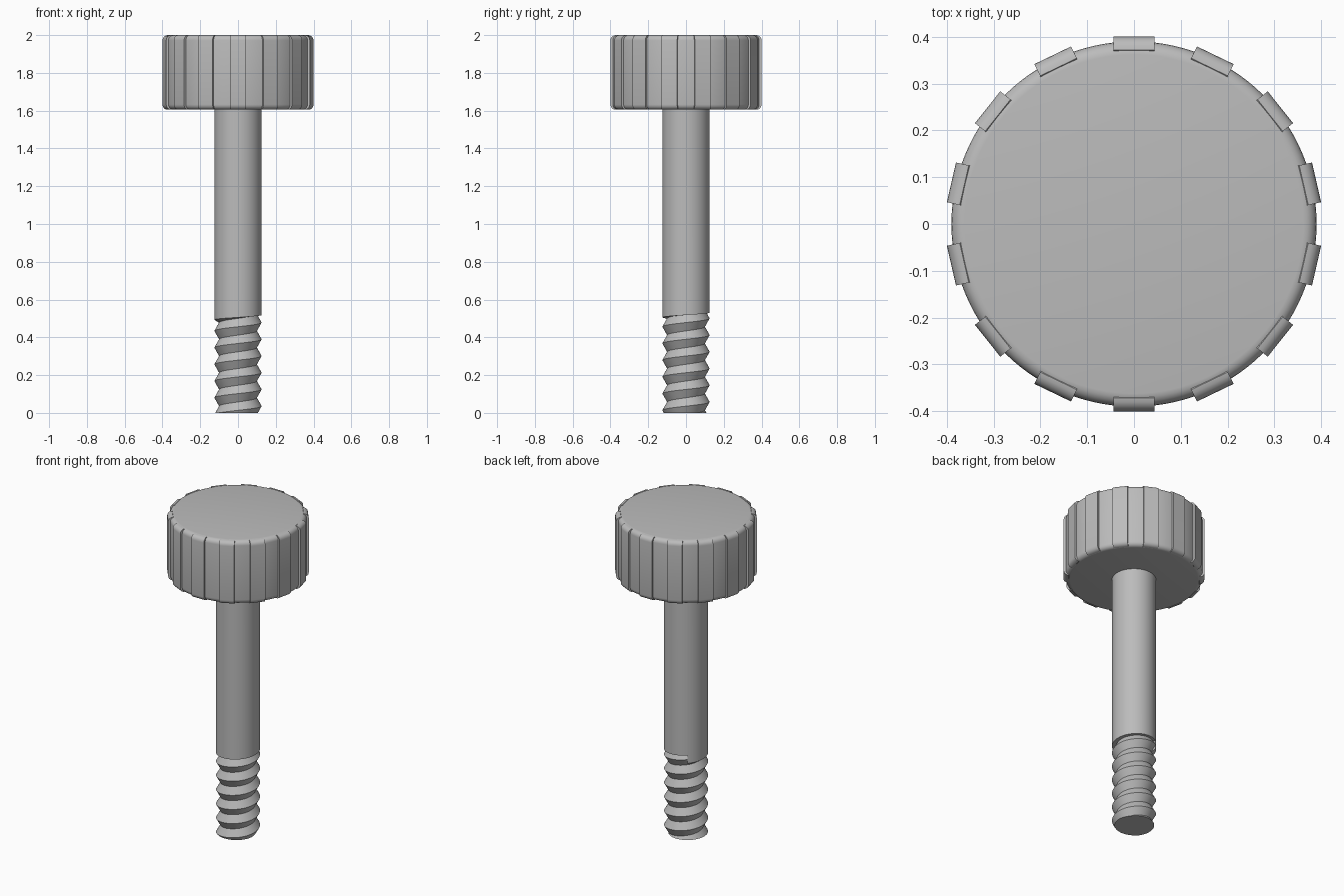
import bpy
import bmesh
from math import sin, cos, pi, radians
from mathutils import Matrix, Vector

cube = bpy.data.objects.get("Cube")
if cube:
    bpy.data.objects.remove(cube, do_unlink=True)

steel = bpy.data.materials.new("grey_metal")
steel.use_nodes = True
grey = (0.5, 0.5, 0.5, 1)
steel.diffuse_color = grey
steel.node_tree.nodes["Principled BSDF"].inputs["Base Color"].default_value = grey

HEAD_LOW, HEAD_TOP = 1.605, 2.0
SHAFT_R, ROOT_R = 0.125, 0.1


def finish(bm, name):
    bmesh.ops.recalc_face_normals(bm, faces=bm.faces)
    mesh = bpy.data.meshes.new(name)
    bm.to_mesh(mesh)
    bm.free()
    obj = bpy.data.objects.new(name, mesh)
    bpy.context.collection.objects.link(obj)
    mesh.materials.append(steel)
    bpy.ops.object.select_all(action='DESELECT')
    obj.select_set(True)
    bpy.context.view_layer.objects.active = obj
    bpy.ops.object.shade_smooth_by_angle(angle=radians(30))
    return obj


def rounded_profile(outer, fillet=0.028, steps=5):
    """Outer side of the head as (radius, height), rounded at both ends."""
    arc = [(outer - fillet + fillet * cos(a), fillet * (1 - sin(a)))
           for a in (i * pi / 2 / steps for i in range(steps + 1))]
    low = [(r, HEAD_LOW + d) for r, d in reversed(arc)]
    high = [(r, HEAD_TOP - d) for r, d in arc]
    return low + high


# Head: round body
bm = bmesh.new()
SEG = 112
side = rounded_profile(0.39)
rings = [[bm.verts.new((r * cos(2 * pi * i / SEG), r * sin(2 * pi * i / SEG), z))
          for i in range(SEG)] for r, z in side]
for a, b in zip(rings, rings[1:]):
    for i in range(SEG):
        j = (i + 1) % SEG
        bm.faces.new((a[i], a[j], b[j], b[i]))
bm.faces.new(rings[0])
bm.faces.new(rings[-1])
finish(bm, "head_body")

# Head: flat grip ribs around the rim
bm = bmesh.new()
RIBS = 14
rib_side = [(0.34, HEAD_LOW + 0.03)] + rounded_profile(0.4) + [(0.34, HEAD_TOP - 0.03)]
for n in range(RIBS):
    turn = Matrix.Rotation(pi / 2 + 2 * pi * n / RIBS, 3, 'Z')
    ends = [[bm.verts.new(turn @ Vector((r, y, z))) for r, z in rib_side]
            for y in (-0.0435, 0.0435)]
    for end in ends:
        bm.faces.new(end)
    for i in range(len(rib_side)):
        j = (i + 1) % len(rib_side)
        bm.faces.new((ends[0][i], ends[0][j], ends[1][j], ends[1][i]))
finish(bm, "grip_ribs")

# Shaft with a right-handed V thread that runs out under a rising lip
PITCH, TURNS, COLS = 0.0885, 5, 72
TIP, LIP, LIP_RISE, START = 0.4215, 0.486, 0.05, radians(129)


def thread_radius(z, tip):
    phase = ((z - tip) / PITCH) % 1
    return ROOT_R + (SHAFT_R - ROOT_R) * abs(1 - 2 * phase)


def shaft_profile(f):
    """Shaft outline at fraction f of a turn from the end of the thread."""
    tip, lip = TIP + f * PITCH, LIP + f * LIP_RISE
    heights = [max(0, tip + k * PITCH / 2) for k in range(-2 * TURNS - 2, 1)]
    heights.append(min(tip + PITCH / 2, lip))
    rows = [(thread_radius(z, tip), z) for z in heights]
    return rows + [(SHAFT_R, lip), (SHAFT_R, HEAD_LOW + 0.01)]


bm = bmesh.new()
columns = []
for c in range(COLS + 1):
    a = START + 2 * pi * c / COLS
    columns.append([bm.verts.new((r * cos(a), r * sin(a), z))
                    for r, z in shaft_profile(c / COLS)])
for p, q in zip(columns, columns[1:]):
    for i in range(len(p) - 1):
        bm.faces.new((p[i], q[i], q[i + 1], p[i + 1]))

# Step where the thread ends
first, last = columns[0], columns[-1]
bm.faces.new((first[-3], first[-2], last[-4]))
bm.faces.new((last[-4], last[-2], last[-3]))

# Flat end caps
bm.faces.new([c[0] for c in columns[:-1]])
bm.faces.new([c[-1] for c in columns[:-1]])
bmesh.ops.remove_doubles(bm, verts=bm.verts, dist=0.0002)
bmesh.ops.dissolve_degenerate(bm, edges=bm.edges, dist=0.0002)
finish(bm, "threaded_shaft")
